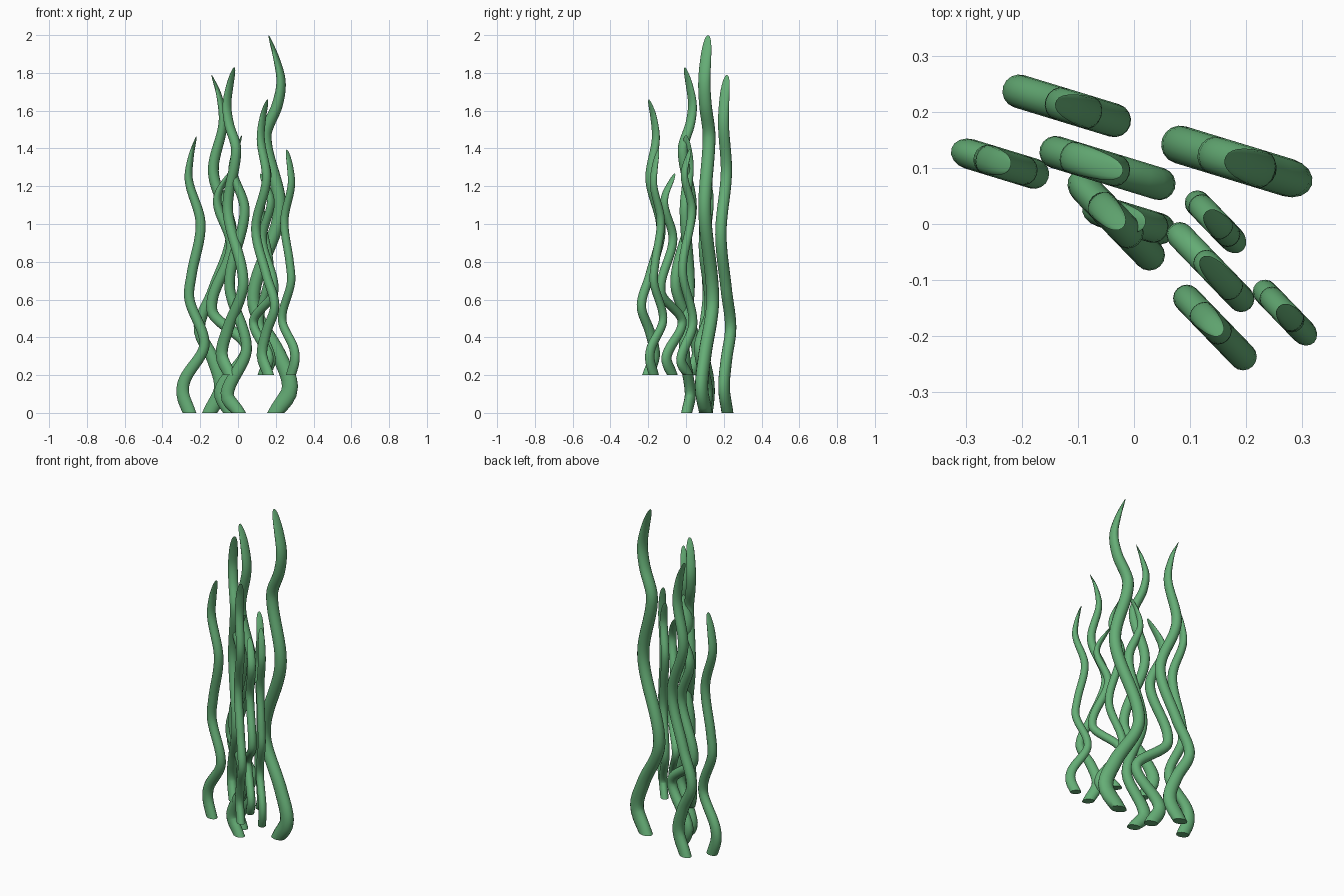
import bpy, bmesh, math
from mathutils import Vector, Matrix

default = bpy.data.objects.get("Cube")
if default:
    bpy.data.objects.remove(default)

# Single flat leaf colour
green = bpy.data.materials.new("leaf_green")
green.use_nodes = True
colour = (0.13, 0.42, 0.18, 1)
green.diffuse_color = colour
green.node_tree.nodes["Principled BSDF"].inputs["Base Color"].default_value = colour

RINGS, SIDES = 72, 16
WAVE_DIR = Vector((math.cos(math.radians(17)), -math.sin(math.radians(17)), 0))
SIDE_DIR = Vector((-WAVE_DIR.y, WAVE_DIR.x, 0))

# name: (centre x, centre y, radius, [(height, x), ...])
STRANDS = {
    "back_strand": (-.118, .21, .03, [
        (0, -.15), (.13, -.09), (.28, -.13), (.45, -.205), (.65, -.13), (.95, -.035),
        (1.27, -.13), (1.53, -.08), (1.68, -.1), (1.79, -.14)]),
    "left_strand": (-.235, .107, .027, [
        (0, -.257), (.1, -.292), (.18, -.28), (.36, -.178), (.6, -.257), (.73, -.246),
        (1, -.198), (1.23, -.26), (1.35, -.25), (1.465, -.22)]),
    "middle_strand": (-.048, .1, .029, [
        (0, -.04), (.12, -.09), (.35, .045), (.54, -.138), (.88, -.035),
        (1.13, -.11), (1.31, -.02)]),
    "tall_strand": (.185, .11, .034, [
        (0, .2), (.13, .275), (.3, .22), (.6, .082), (1.07, .22), (1.46, .145),
        (1.63, .208), (1.75, .228), (1.87, .205), (2, .162)]),
    "front_strand": (0, .005, .028, [
        (0, .005), (.1, -.058), (.34, .045), (.68, -.045), (1.07, .035),
        (1.3, -.03), (1.47, .02)]),
}


def sample(points, z):
    """Smooth curve through the points: returns offset and slope at height z."""
    last = len(points) - 1
    i = max(k for k in range(last) if points[k][0] <= z)

    def slope(k):
        a, b = points[max(k - 1, 0)], points[min(k + 1, last)]
        return (b[1] - a[1]) / (b[0] - a[0])

    (z0, u0), (z1, u1) = points[i], points[i + 1]
    h = z1 - z0
    t = (z - z0) / h
    m0, m1 = slope(i) * h, slope(i + 1) * h
    c2 = 3 * (u1 - u0) - 2 * m0 - m1
    c3 = 2 * (u0 - u1) + m0 + m1
    return u0 + t * (m0 + t * (c2 + t * c3)), (m0 + t * (2 * c2 + 3 * t * c3)) / h


def build_strand(name, cx, cy, radius, points, placement):
    bm = bmesh.new()
    height = points[-1][0]
    rings = []
    for r in range(RINGS):
        # Rings crowd toward the tip
        t = min(1 - (1 - r / (RINGS - 1)) ** 1.25, .9995)
        x, slope = sample(points, t * height)
        slope *= WAVE_DIR.x ** -1 * min(1, t / .05)
        across = Vector((WAVE_DIR.x, WAVE_DIR.y, -slope)).normalized()
        centre = Vector((cx, cy, t * height)) + WAVE_DIR * ((x - cx) / WAVE_DIR.x)
        # Wide flattened foot, blade-like tip
        wide = radius * (1 + .4 * max(0, 1 - t * 4)) * (1 - t ** 9)
        thick = radius * math.sqrt(1 - t ** 24)
        ring = []
        for s in range(SIDES):
            a = math.tau * s / SIDES
            p = centre + across * wide * math.cos(a) + SIDE_DIR * thick * math.sin(a)
            ring.append(bm.verts.new(placement @ p))
        rings.append(ring)
    for low, high in zip(rings, rings[1:]):
        for s in range(SIDES):
            n = (s + 1) % SIDES
            bm.faces.new((low[s], low[n], high[n], high[s]))
    bm.faces.new(rings[0][::-1])
    bm.faces.new(rings[-1])
    bmesh.ops.recalc_face_normals(bm, faces=bm.faces)
    mesh = bpy.data.meshes.new(name)
    bm.to_mesh(mesh)
    bm.free()
    mesh.materials.append(green)
    obj = bpy.data.objects.new(name, mesh)
    bpy.context.collection.objects.link(obj)
    bpy.ops.object.select_all(action='DESELECT')
    obj.select_set(True)
    bpy.context.view_layer.objects.active = obj
    bpy.ops.object.shade_smooth_by_angle(angle=math.radians(50))


# Large clump, and a smaller turned copy that starts higher up
CLUMPS = {
    "large": Matrix.Identity(4),
    "small": Matrix.Translation((.142, .013, .2))
             @ Matrix.Rotation(math.radians(151), 4, 'Z') @ Matrix.Scale(.815, 4),
}
for clump, placement in CLUMPS.items():
    for name, (cx, cy, radius, points) in STRANDS.items():
        build_strand(f"{clump}_{name}", cx, cy, radius, points, placement)
